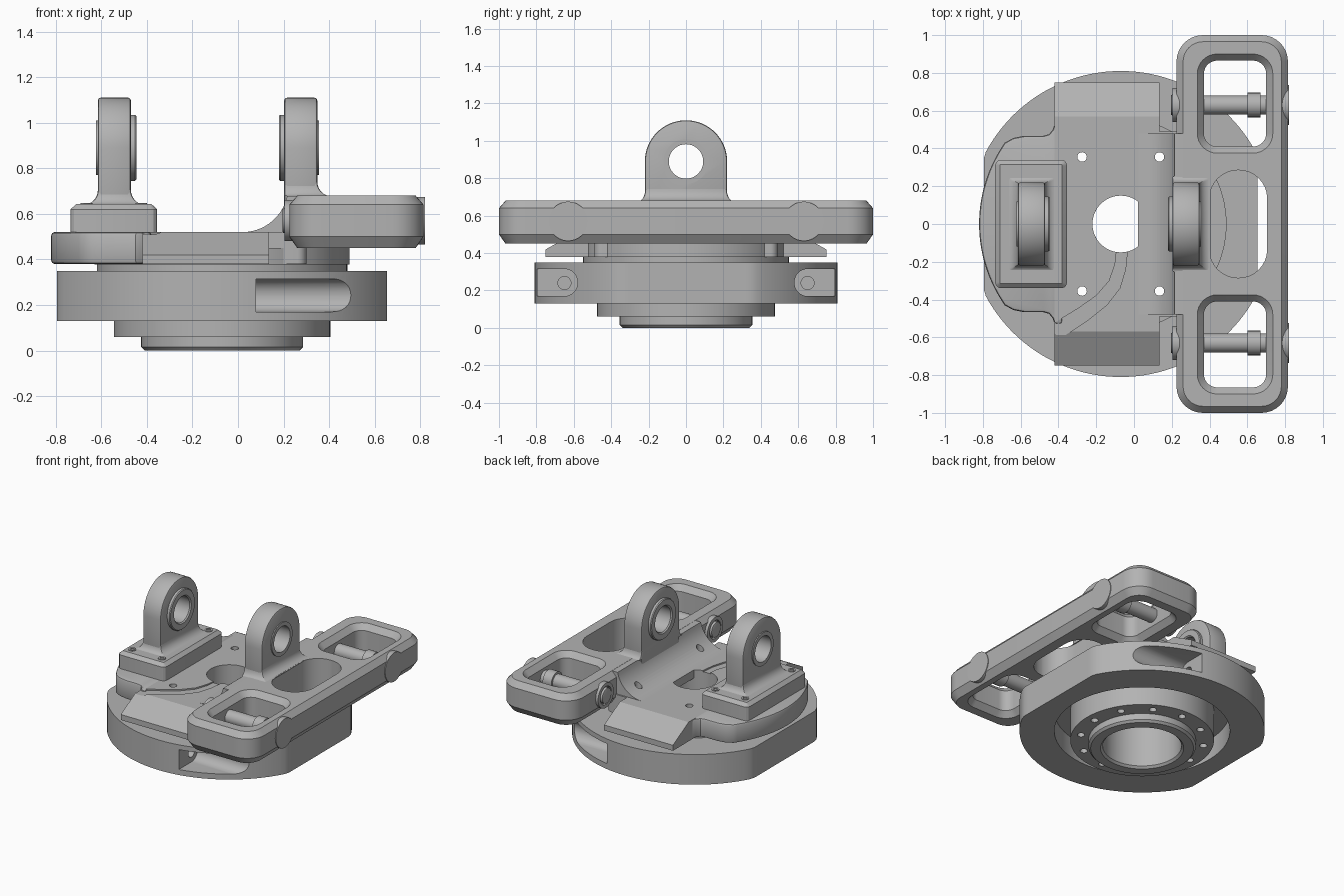
import bpy, bmesh
from math import sin, cos, pi, radians

if "Cube" in bpy.data.objects:
    bpy.data.objects.remove(bpy.data.objects["Cube"])

steel = bpy.data.materials.new("machined_grey")
steel.use_nodes = True
GREY = (0.45, 0.45, 0.45, 1)
steel.diffuse_color = GREY
steel.node_tree.nodes["Principled BSDF"].inputs["Base Color"].default_value = GREY

CX = -0.07      # turntable axis in x
PLACE = {"X": lambda a, b, t: (t, a, b),
         "Y": lambda a, b, t: (a, t, b),
         "Z": lambda a, b, t: (a, b, t)}


def finish(name, bm):
    bmesh.ops.recalc_face_normals(bm, faces=bm.faces)
    mesh = bpy.data.meshes.new(name)
    bm.to_mesh(mesh)
    bm.free()
    mesh.materials.append(steel)
    obj = bpy.data.objects.new(name, mesh)
    bpy.context.collection.objects.link(obj)
    return obj


def loft(name, rings, axis="Z", closed=False):
    """Skin a list of (outline, height) rings; closed joins last to first."""
    bm = bmesh.new()
    loops = [[bm.verts.new(PLACE[axis](a, b, t)) for a, b in pts] for pts, t in rings]
    n = len(loops[0])
    pairs = list(zip(loops, loops[1:])) + ([(loops[-1], loops[0])] if closed else [])
    for lo, hi in pairs:
        for i in range(n):
            j = (i + 1) % n
            bm.faces.new((lo[i], lo[j], hi[j], hi[i]))
    if not closed:
        bm.faces.new(loops[0])
        bm.faces.new(loops[-1])
    return finish(name, bm)


def prism(name, pts, t0, t1, axis="Z"):
    return loft(name, [(pts, t0), (pts, t1)], axis)


def circle(r, a=0, b=0, n=64):
    return [(a + r * cos(2 * pi * i / n), b + r * sin(2 * pi * i / n)) for i in range(n)]


def cyl(name, r, a, b, t0, t1, axis="Z", n=48):
    return prism(name, circle(r, a, b, n), t0, t1, axis)


def lathe(name, profile, a, b, axis="Z", n=96):
    return loft(name, [(circle(r, a, b, n), t) for r, t in profile], axis, True)


def rrect(a0, a1, b0, b1, r, inset=0, n=8):
    pts = []
    for k, (a, b) in enumerate(((a1 - r, b1 - r), (a0 + r, b1 - r),
                                (a0 + r, b0 + r), (a1 - r, b0 + r))):
        for i in range(n + 1):
            w = pi / 2 * (k + i / n)
            pts.append((a + (r - inset) * cos(w), b + (r - inset) * sin(w)))
    return pts


def apply(obj, kind, **settings):
    mod = obj.modifiers.new(kind.lower(), kind)
    for key, value in settings.items():
        setattr(mod, key, value)
    bpy.context.view_layer.objects.active = obj
    bpy.ops.object.modifier_apply(modifier=mod.name)


def bevel(obj, width):
    apply(obj, "BEVEL", width=width, segments=2, limit_method="ANGLE", angle_limit=radians(40))


def cut(objs, *cutters):
    for cutter in cutters:
        for obj in objs:
            apply(obj, "BOOLEAN", operation="DIFFERENCE", solver="EXACT", object=cutter)
        bpy.data.objects.remove(cutter)


# Base disc with two side flats, a central opening and tangential pockets
flat = 0.725
base = prism("base_disc", [(CX + max(-flat, min(flat, x)), y) for x, y in circle(0.81, n=128)],
             0.13, 0.35)
cut([base], cyl("cutter", 0.58, CX, 0, 0.1, 0.28, n=96), cyl("cutter", 0.47, CX, 0, 0.2, 0.4, n=96))
for s in (-1, 1):
    lo, hi = sorted((s * 0.58, s * 1.0))
    cut([base], prism("cutter", rrect(lo, hi, 0.17, 0.315, 0.07), 0.08, 0.9, "X"),
        cyl("cutter", 0.035, s * 0.65, 0.24, -0.1, 0.2, "X", 24))

# Stepped hub with bore
hub = lathe("bearing_hub", [(0.26, 0.015), (0.275, 0), (0.34, 0), (0.355, 0.015), (0.355, 0.06),
                            (0.475, 0.06), (0.475, 0.35), (0.55, 0.35), (0.55, 0.378),
                            (0.56, 0.378), (0.56, 0.45), (0.15, 0.45), (0.15, 0.38),
                            (0.26, 0.35)], CX, 0)
for i in range(12):
    w = pi * i / 6
    if i not in (2, 4, 8, 10):
        cut([hub], cyl("cutter", 0.025, CX + 0.41 * cos(w), 0.41 * sin(w), 0, 0.15, n=20))

# Top plate: centre slab with sloped wings, rounded left lobe, right bridge
slab = prism("centre_slab", [(-0.75, 0.38), (-0.75, 0.42), (-0.57, 0.52), (0.57, 0.52),
                             (0.75, 0.42), (0.75, 0.38)], -0.42, 0.135, "X")
half = [(-0.38, 0.53), (-0.42, 0.53), (-0.43, 0.50), (-0.45, 0.475), (-0.48, 0.467),
        (-0.58, 0.467), (-0.64, 0.455)]
arc = [(CX - 0.75 * cos(radians(w)), 0.75 * sin(radians(w))) for w in range(35, -36, -2)]
lobe = prism("left_lobe", half + arc + [(x, -y) for x, y in reversed(half)], 0.38, 0.52)
bevel(lobe, 0.015)
bridge = prism("right_bridge", rrect(0.0, 0.3, -0.49, 0.49, 0.04), 0.38, 0.5199)

# Concave rise from the plate to the cross frame
curve = [(0.02 + 0.2 * sin(radians(w)), 0.72 - 0.2 * cos(radians(w))) for w in range(0, 79, 6)]
rise = prism("curved_rise", curve + [(0.3, 0.68), (0.3, 0.46), (0.02, 0.46)], -0.48, 0.48, "Y")

# Shared bore, through holes and shallow curved channel
plates = [slab, bridge, rise]
cut([slab, bridge], cyl("cutter", 0.15, CX, 0, 0.3, 0.6, n=64))
for x in (-0.275, 0.135):
    for y in (-0.355, 0.355):
        cut(plates + [hub], cyl("cutter", 0.025, x, y, -0.1, 0.8, n=24))
path = [(-0.09, -0.12), (-0.1, -0.21), (-0.13, -0.3), (-0.2, -0.38), (-0.3, -0.45), (-0.45, -0.54)]
side = [(x + 0.055, y - 0.02 - 0.01 * i) for i, (x, y) in enumerate(path)]
cut([slab], prism("cutter", path + side[::-1], 0.51, 0.6))

# Cross frame with chamfered rim, two windows and a centre slot
frame = loft("cross_frame", [(rrect(0.225, 0.815, -1, 1, 0.14, d), z) for d, z in
                             ((0.035, 0.45), (0, 0.50), (0, 0.64), (0.035, 0.68))])
for lo, hi in ((0.41, 0.865), (-0.865, -0.41)):
    cut([frame], loft("cutter", [(rrect(0.37, 0.70, lo, hi, 0.07, d), z) for d, z in
                                 ((-0.04, 0.40), (-0.035, 0.45), (0, 0.49),
                                  (0, 0.64), (-0.035, 0.68), (-0.04, 0.75))]))
cut([frame], prism("cutter", rrect(0.40, 0.705, -0.285, 0.285, 0.15), 0.4, 0.8))

# Clamp bolts running across the frame windows
for s, tag in ((-1, "front"), (1, "back")):
    y, z = s * 0.63, 0.57
    cyl(tag + "_bolt_shaft", 0.05, y, z, 0.21, 0.78, "X")
    cyl(tag + "_bolt_collar", 0.065, y, z, 0.6, 0.67, "X")
    cyl(tag + "_bolt_head", 0.105, y, z, 0.74, 0.82, "X", 64)
    lathe(tag + "_washer", [(0.065, 0.205), (0.09, 0.205), (0.09, 0.24), (0.065, 0.24)], y, z, "X", 48)
    bevel(cyl(tag + "_bolt_end", 0.055, y, z, 0.195, 0.24, "X"), 0.008)

# Pad under the left lug, with corner screws
pad = loft("lug_pad", [(rrect(-0.735, -0.355, -0.34, 0.34, 0.03, d, 3), z) for d, z in
                       ((0, 0.515), (0, 0.62), (0.025, 0.643))])
for x in (-0.665, -0.425):
    for y in (-0.268, 0.268):
        lathe("pad_screw", [(0.014, 0.6), (0.026, 0.6), (0.026, 0.648), (0.014, 0.648),
                            (0.014, 0.635)], x, y, n=24)


def lug(tag, x0, x1, foot, left_flare, right_flare, flange_side):
    # Arched lug
    arch = [(0.22 * cos(pi * i / 32), 0.89 + 0.22 * sin(pi * i / 32)) for i in range(33)]
    body = prism(tag + "_lug", arch + [(-0.22, foot - 0.1), (0.22, foot - 0.1)], x0, x1, "X")
    bevel(body, 0.012)
    cut([body], cyl("cutter", 0.1, 0, 0.89, x0 - 0.1, x1 + 0.1, "X"))
    # Filleted foot
    rings = []
    for i in range(8):
        w = pi / 2 * i / 7
        f = 1 - sin(w)
        e = 0.035 * f - 0.002
        rings.append((rrect(x0 - left_flare * f, x1 + right_flare * f, -0.22 - e, 0.22 + e, 0.01, 0, 2),
                      foot - 0.002 + 0.065 * (1 - cos(w))))
    loft(tag + "_lug_foot", rings)
    # Flanged bushing, wide flange facing the other lug
    mid = (x0 + x1) / 2
    prof = [(0.092, -0.08), (0.12, -0.08), (0.12, 0.07), (0.145, 0.07), (0.145, 0.09),
            (0.14, 0.096), (0.1, 0.096), (0.092, 0.088)]
    lathe(tag + "_bushing", [(r, mid + flange_side * t) for r, t in prof], 0, 0.89, "X", 64)


lug("left", -0.615, -0.47, 0.643, 0.06, 0.06, 1)
lug("right", 0.203, 0.348, 0.68, 0.0, 0.06, -1)

# Smooth curved walls, keep machined edges crisp
for obj in bpy.context.scene.objects:
    obj.select_set(obj.type == "MESH")
bpy.context.view_layer.objects.active = base
bpy.ops.object.shade_smooth_by_angle(angle=radians(25))
